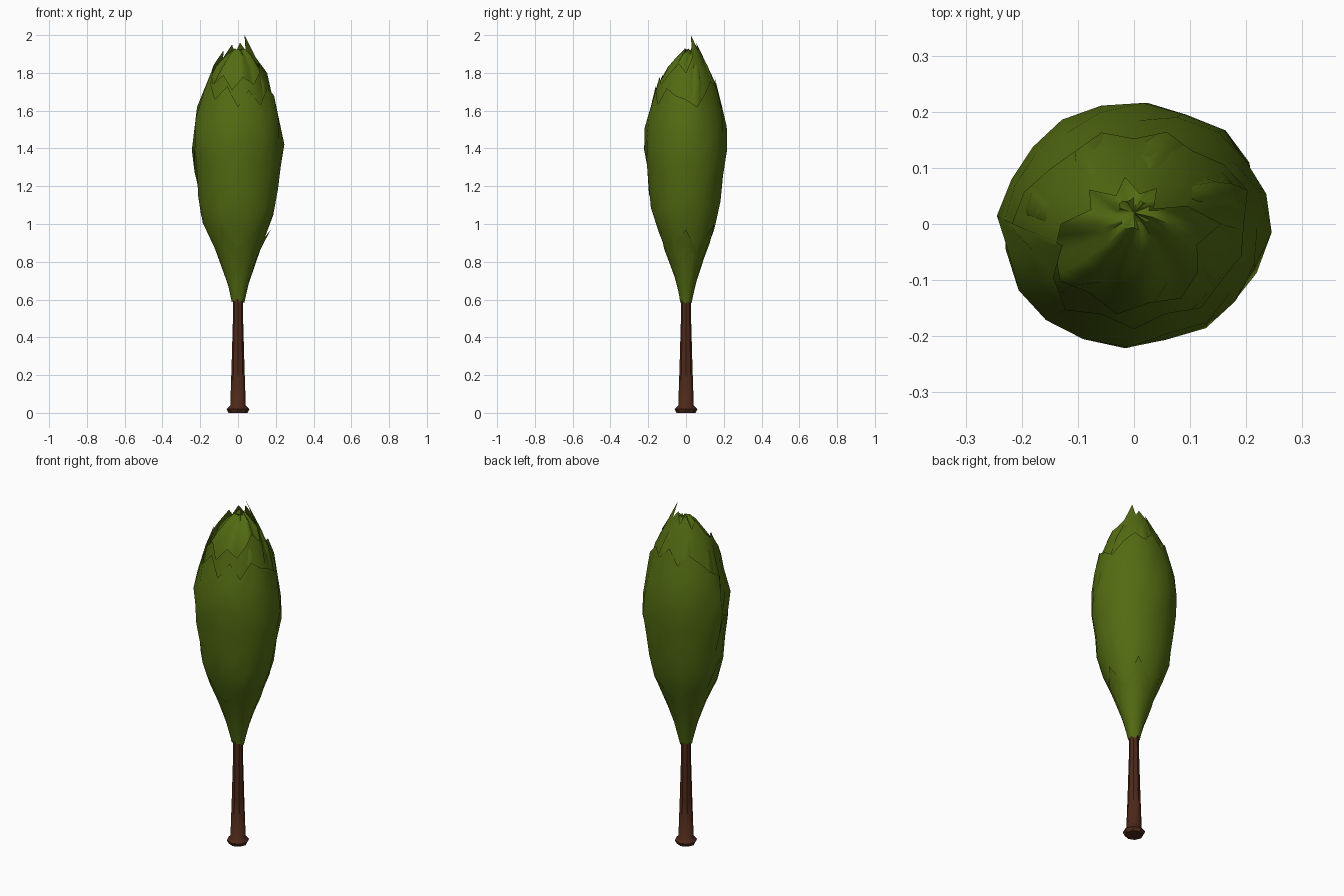
import bpy, math, random

if "Cube" in bpy.data.objects:
    bpy.data.objects.remove(bpy.data.objects["Cube"])

random.seed(7)
TAU = math.tau


def material(name, color):
    m = bpy.data.materials.new(name)
    m.diffuse_color = (*color, 1)
    m.use_nodes = True
    m.node_tree.nodes["Principled BSDF"].inputs["Base Color"].default_value = m.diffuse_color
    return m


leaf_mat = material("leaf_green", (0.085, 0.15, 0.006))
bark_mat = material("bark_brown", (0.075, 0.022, 0.01))

# Crown silhouette: (height, radius)
PROFILE = [(0.58, 0.032), (0.63, 0.036), (0.7, 0.06), (0.8, 0.092), (0.9, 0.13), (1.0, 0.178),
           (1.1, 0.2), (1.2, 0.213), (1.4, 0.236), (1.5, 0.232), (1.6, 0.21), (1.7, 0.188),
           (1.8, 0.157), (1.9, 0.095), (1.95, 0.066), (2.0, 0.046)]


def crown_radius(z):
    for (z0, r0), (z1, r1) in zip(PROFILE, PROFILE[1:]):
        if z <= z1:
            return r0 + (r1 - r0) * max(0, z - z0) / (z1 - z0)
    return PROFILE[-1][1]


def make(name, verts, faces, mat, angle):
    me = bpy.data.meshes.new(name)
    me.from_pydata(verts, [], faces)
    me.materials.append(mat)
    ob = bpy.data.objects.new(name, me)
    bpy.context.collection.objects.link(ob)
    bpy.ops.object.select_all(action='DESELECT')
    ob.select_set(True)
    bpy.context.view_layer.objects.active = ob
    bpy.ops.object.shade_smooth_by_angle(angle=math.radians(angle))
    return ob


def grid_faces(rows, n):
    return [(j * n + i, j * n + (i + 1) % n, (j + 1) * n + (i + 1) % n, (j + 1) * n + i)
            for j in range(rows - 1) for i in range(n)]


def leaf_shell(name, base, rim, rows, scale, noise, twist=0.0):
    """Open shell of fused leaves, with a jagged upper rim (one height per side)."""
    n = len(rim)
    verts = []
    for j in range(rows):
        t = j / (rows - 1)
        for i in range(n):
            z = base + (rim[i] - base) * t
            if j == 0:
                z += random.uniform(-0.01, 0.03)
            r = crown_radius(z) * scale * (1 + random.uniform(-noise, noise))
            a = TAU * i / n + twist * (t - 1)
            verts.append((r * math.cos(a), r * 0.91 * math.sin(a), z))
    return make(name, verts, grid_faces(rows, n), leaf_mat, 50)


# Trunk with a flared foot, eight sides
trunk_profile = [(0.0, 0.05), (0.02, 0.06), (0.04, 0.041), (0.25, 0.034), (0.5, 0.027), (0.72, 0.026)]
verts = [(r * math.cos(TAU * i / 8), r * math.sin(TAU * i / 8), z)
         for z, r in trunk_profile for i in range(8)]
faces = grid_faces(len(trunk_profile), 8) + [tuple(reversed(range(8))), tuple(range(40, 48))]
make("trunk", verts, faces, bark_mat, 40)

# Outer leaves: low rim at the front and right, tall tips at the left
outer_rim = [1.66, 1.62, 1.70, 1.76, 1.72, 1.78, 1.70, 1.76, 1.72, 1.66,
             1.62, 1.84, 1.74, 1.66, 1.73, 1.62, 1.71, 1.63, 1.72, 1.68]
leaf_shell("outer_leaves", 0.59, outer_rim, 10, 1.02, 0.035, 0.3)

# Middle leaves: tallest tips at the back
middle_rim = [1.80, 1.88, 2.0, 1.92, 1.96, 1.90, 1.95, 1.88, 1.92, 1.84,
              1.80, 1.74, 1.79, 1.71, 1.78, 1.74, 1.80, 1.85]
leaf_shell("middle_leaves", 0.62, middle_rim, 9, 0.96, 0.025, 0.4)

# Short lower leaves wrapped round the stem
lower_rim = [0.97, 0.86, 1.0, 0.9, 0.98, 0.85, 0.95, 0.88, 1.0, 0.87, 0.96, 0.9]
leaf_shell("lower_leaves", 0.59, lower_rim, 5, 1.05, 0.04, -0.25)

# Pleated cap closing the top
n = 28
cap = [(1.3, 0.215), (1.5, 0.205), (1.65, 0.18), (1.75, 0.15), (1.83, 0.11), (1.89, 0.065), (1.92, 0.03)]
verts = []
for j, (z, r) in enumerate(cap):
    for i in range(n):
        pleat = 1 + (0.09 if i % 4 in (0, 1) else -0.09) * min(1, j / 3)
        a = TAU * i / n + 0.08 * j
        verts.append((r * pleat * math.cos(a), 0.91 * r * pleat * math.sin(a) + 0.003 * j,
                      z + random.uniform(-0.01, 0.01)))
faces = grid_faces(len(cap), n)
verts.append((0, 0.02, 1.915))
last = (len(cap) - 1) * n
faces += [(last + i, last + (i + 1) % n, len(verts) - 1) for i in range(n)]
make("top_leaves", verts, faces, leaf_mat, 60)
